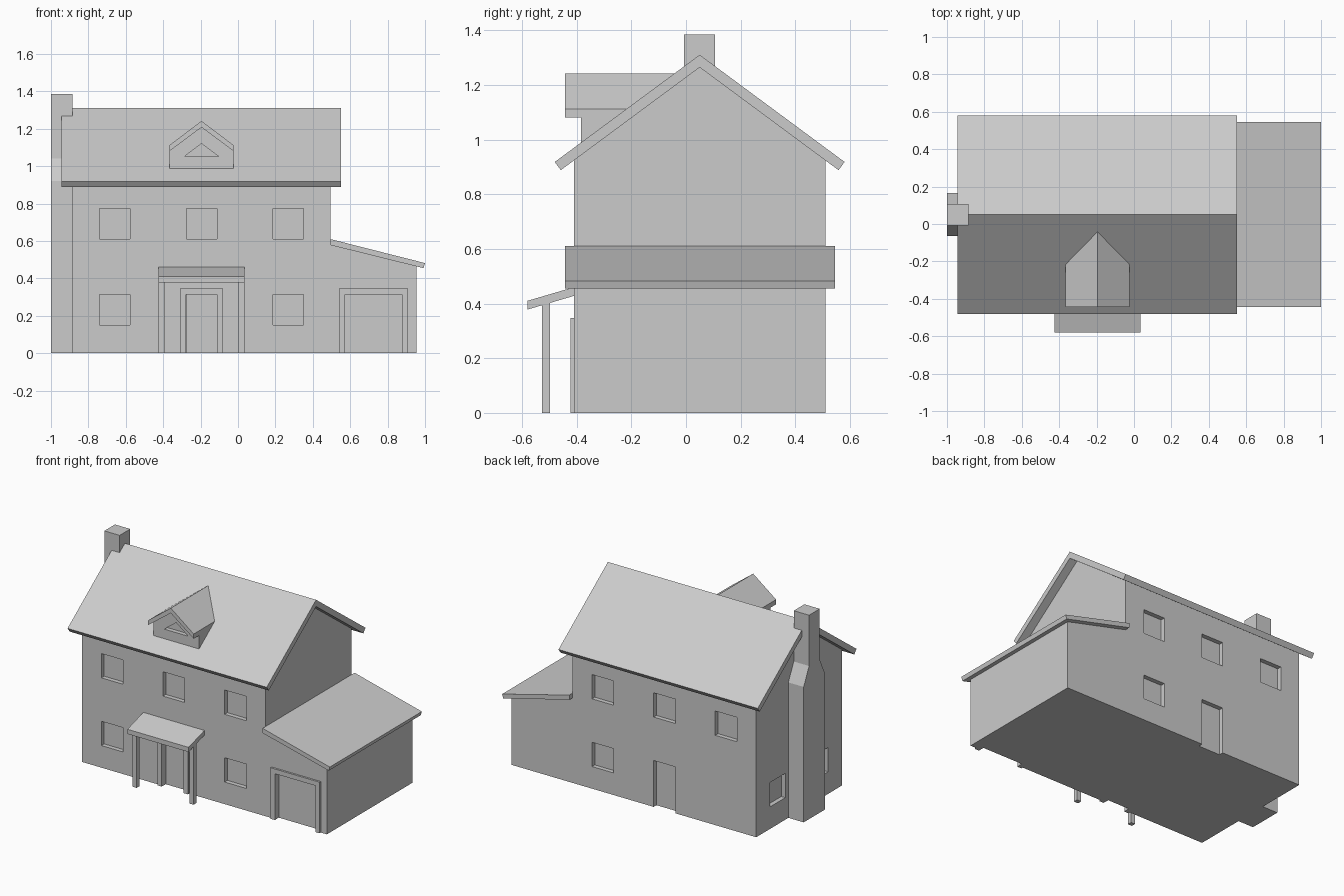
import bpy, bmesh

if "Cube" in bpy.data.objects:
    bpy.data.objects.remove(bpy.data.objects["Cube"])

CX, CY = -0.195, 0.05        # house centre line (x), ridge line (y)
FRONT, BACK = -0.41, 0.51
LEFT, RIGHT, END = -0.885, 0.495, 0.955
REC = 0.03                   # depth of window and door recesses


def add_prism(bm, pts, axis, a, b):
    """Extrude a profile along an axis: 'x' takes (y,z), 'y' takes (x,z) points."""
    place = (lambda p, t: (t, p[0], p[1])) if axis == 'x' else (lambda p, t: (p[0], t, p[1]))
    v0 = [bm.verts.new(place(p, a)) for p in pts]
    v1 = [bm.verts.new(place(p, b)) for p in pts]
    n = len(pts)
    bm.faces.new(v0)
    bm.faces.new(v1[::-1])
    for i in range(n):
        j = (i + 1) % n
        bm.faces.new((v0[i], v1[i], v1[j], v0[j]))


def build(name, prisms):
    bm = bmesh.new()
    for args in prisms:
        add_prism(bm, *args)
    bmesh.ops.recalc_face_normals(bm, faces=bm.faces[:])
    me = bpy.data.meshes.new(name)
    bm.to_mesh(me)
    bm.free()
    ob = bpy.data.objects.new(name, me)
    bpy.context.collection.objects.link(ob)
    return ob


def boolean(ob, tool, op):
    m = ob.modifiers.new(op.lower(), 'BOOLEAN')
    m.operation, m.solver, m.object = op, 'EXACT', tool
    bpy.context.view_layer.objects.active = ob
    bpy.ops.object.modifier_apply(modifier=m.name)
    bpy.data.objects.remove(tool)


def rect(c, w, z0, z1):
    return [(c - w / 2, z0), (c + w / 2, z0), (c + w / 2, z1), (c - w / 2, z1)]


# Walls: gabled house joined with the lean-to garage
gable = [(FRONT, 0), (BACK, 0), (BACK, 0.927), (CY, 1.266), (FRONT, 0.927)]
walls = build("walls", [(gable, 'x', LEFT, RIGHT)])
lean_to = [(0.3, 0), (END, 0), (END, 0.465), (RIGHT, 0.582), (0.3, 0.582)]
boolean(walls, build("garage_walls", [(lean_to, 'y', FRONT, BACK)]), 'UNION')

# Window and door recesses
W, LOW, HIGH = 0.163, (0.15, 0.315), (0.61, 0.775)
cols = [CX - 0.463, CX, CX + 0.463]
front = [rect(c, W, *HIGH) for c in cols] + [rect(c, W, *LOW) for c in (cols[0], cols[2])]
front += [rect(CX, W, -0.1, 0.315), rect(0.725, 0.305, -0.1, 0.315)]
back = [rect(c, W, *HIGH) for c in cols] + [rect(cols[2], W, *LOW), rect(CX, W, -0.1, 0.315)]
side = [rect(CY + s * 0.23, W, *LOW) for s in (-1, 1)]
cuts = [(p, 'y', FRONT - 0.1, FRONT + REC) for p in front]
cuts += [(p, 'y', BACK - REC, BACK + 0.1) for p in back]
cuts += [(p, 'x', LEFT - 0.1, LEFT + REC) for p in side]
boolean(walls, build("recess_cutter", cuts), 'DIFFERENCE')

# Main gable roof
build("main_roof", [([(CY - 0.53, 0.918), (CY, 1.31), (CY + 0.53, 0.918), (CY + 0.508, 0.888),
                      (CY, 1.264), (CY - 0.508, 0.888)], 'x', -0.945, 0.552)])

# Garage shed roof
build("garage_roof", [([(RIGHT, 0.61), (1.0, 0.482), (0.992, 0.455), (RIGHT, 0.578)],
                       'y', -0.443, 0.545)])

# Chimney with sloped shoulders
half = [(0.115, 0), (0.115, 0.92), (0.057, 1.04), (0.057, 1.385)]
build("chimney", [([(CY + y, z) for y, z in half] + [(CY - y, z) for y, z in half[::-1]],
                   'x', -1.0, LEFT)])

# Door surrounds
for name, c, hw in (("front_door_frame", CX, 0.083), ("garage_door_frame", 0.725, 0.1525)):
    o = hw + 0.032
    build(name, [([(c - o, 0), (c - o, 0.347), (c + o, 0.347), (c + o, 0),
                   (c + hw, 0), (c + hw, 0.315), (c - hw, 0.315), (c - hw, 0)],
                  'y', FRONT - 0.013, FRONT)])

# Porch roof and posts
build("porch_roof", [([(-0.58, 0.41), (FRONT, 0.46), (FRONT, 0.428), (-0.58, 0.378)],
                      'x', CX - 0.23, CX + 0.23)])
for name, s in (("porch_post_left", -1), ("porch_post_right", 1)):
    build(name, [([(-0.527, 0), (-0.497, 0), (-0.497, 0.405), (-0.527, 0.396)],
                  'x', CX + s * 0.23, CX + s * 0.198)])

# Dormer walls with triangular window recess, and dormer roof
D = 0.172
dormer = build("dormer", [([(CX - D, 0.965), (CX + D, 0.965), (CX + D, 1.08),
                            (CX, 1.208), (CX - D, 1.08)], 'y', -0.385, -0.06)])
boolean(dormer, build("dormer_cutter", [([(CX - 0.09, 1.053), (CX + 0.09, 1.053), (CX, 1.121)],
                                         'y', -0.5, -0.385 + REC)]), 'DIFFERENCE')
build("dormer_roof", [([(CX - D, 1.08), (CX - D, 1.112), (CX, 1.242), (CX + D, 1.112),
                        (CX + D, 1.08), (CX, 1.208)], 'y', -0.443, -0.035)])
